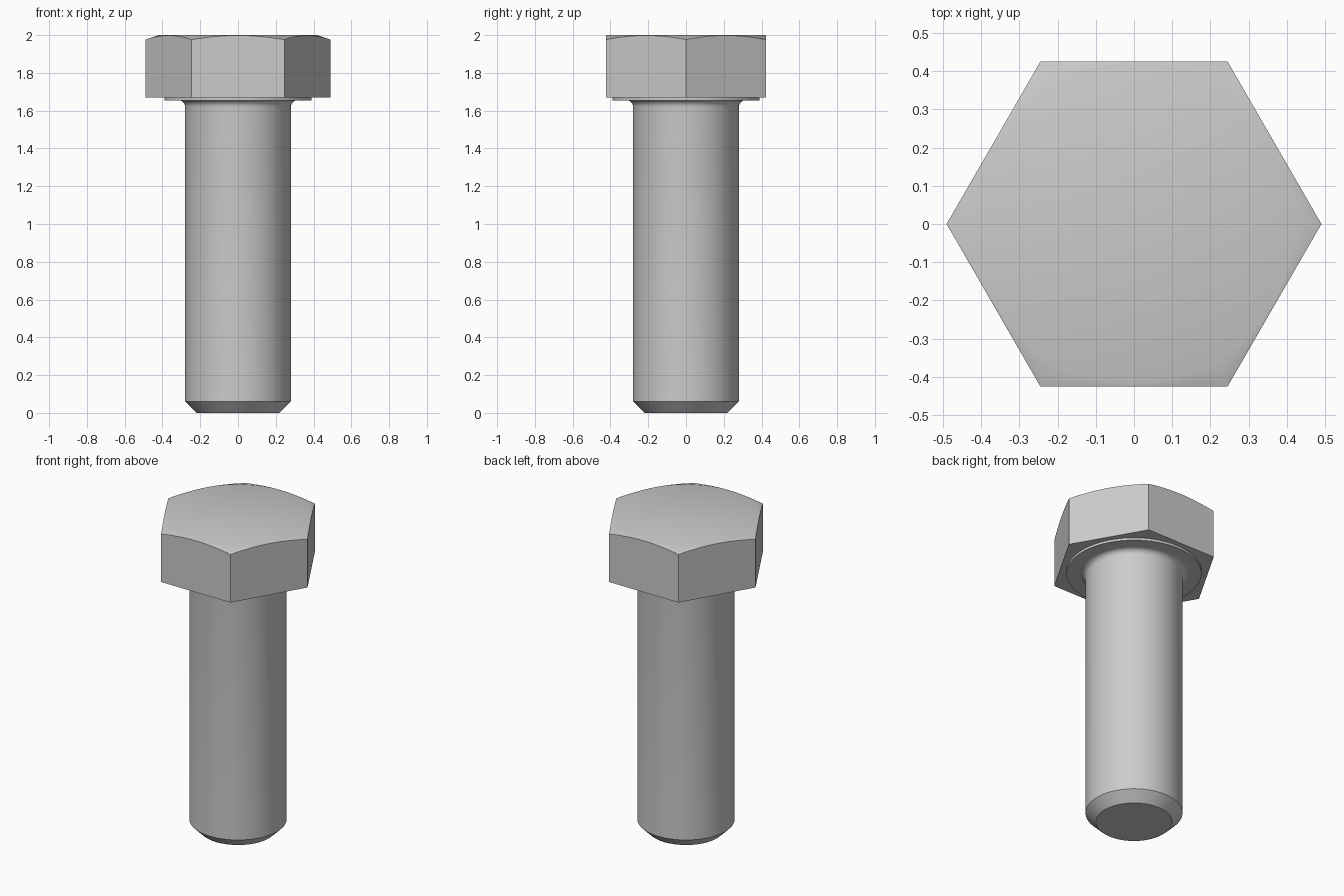
import bpy, bmesh
from math import cos, sin, pi, radians, sqrt

cube = bpy.data.objects.get("Cube")
if cube:
    bpy.data.objects.remove(cube, do_unlink=True)

SEGMENTS = 96
TOP, HEAD_BASE, SEAT = 2.0, 1.67, 1.655
CORNER = 0.49
SHANK, FILLET = 0.28, 0.035

steel = bpy.data.materials.new("steel_grey")
steel.use_nodes = True
steel.diffuse_color = (0.6, 0.6, 0.6, 1)
steel.node_tree.nodes["Principled BSDF"].inputs["Base Color"].default_value = (0.6, 0.6, 0.6, 1)


def loft(name, rings):
    """Join equal rings of points into a closed, capped solid."""
    bm = bmesh.new()
    loops = [[bm.verts.new(p) for p in ring] for ring in rings]
    for low, high in zip(loops, loops[1:]):
        for i in range(len(low)):
            j = (i + 1) % len(low)
            bm.faces.new((low[i], low[j], high[j], high[i]))
    bm.faces.new(loops[0][::-1])
    bm.faces.new(loops[-1])
    mesh = bpy.data.meshes.new(name)
    bm.to_mesh(mesh)
    bm.free()
    mesh.materials.append(steel)
    obj = bpy.data.objects.new(name, mesh)
    bpy.context.collection.objects.link(obj)
    bpy.ops.object.select_all(action='DESELECT')
    obj.select_set(True)
    bpy.context.view_layer.objects.active = obj
    bpy.ops.object.shade_smooth_by_angle(angle=radians(30))
    return obj


angles = [2 * pi * i / SEGMENTS for i in range(SEGMENTS)]


def circle(r, z):
    return [(r * cos(a), r * sin(a), z) for a in angles]


# Hexagonal head with a shallow conical chamfer cutting its corners
apothem = CORNER * sqrt(3) / 2
flat_radius = apothem - 0.006


def hex_ring(height):
    ring = []
    for a in angles:
        r = apothem / cos(a % (pi / 3) - pi / 6)
        ring.append((r * cos(a), r * sin(a), height(r)))
    return ring


loft("hex_head", [
    hex_ring(lambda r: HEAD_BASE),
    hex_ring(lambda r: TOP - 0.33 * (r - flat_radius)),
    circle(flat_radius, TOP),
])

# Chamfered shank, fillet under the head and round bearing face
profile = [(0.22, 0), (SHANK, 0.06), (SHANK, SEAT - FILLET)]
for i in range(1, 7):
    t = i * pi / 12
    profile.append((SHANK + FILLET * (1 - cos(t)), SEAT - FILLET * (1 - sin(t))))
profile += [(0.39, SEAT), (0.39, HEAD_BASE)]
loft("shank_and_bearing_face", [circle(r, z) for r, z in profile])
